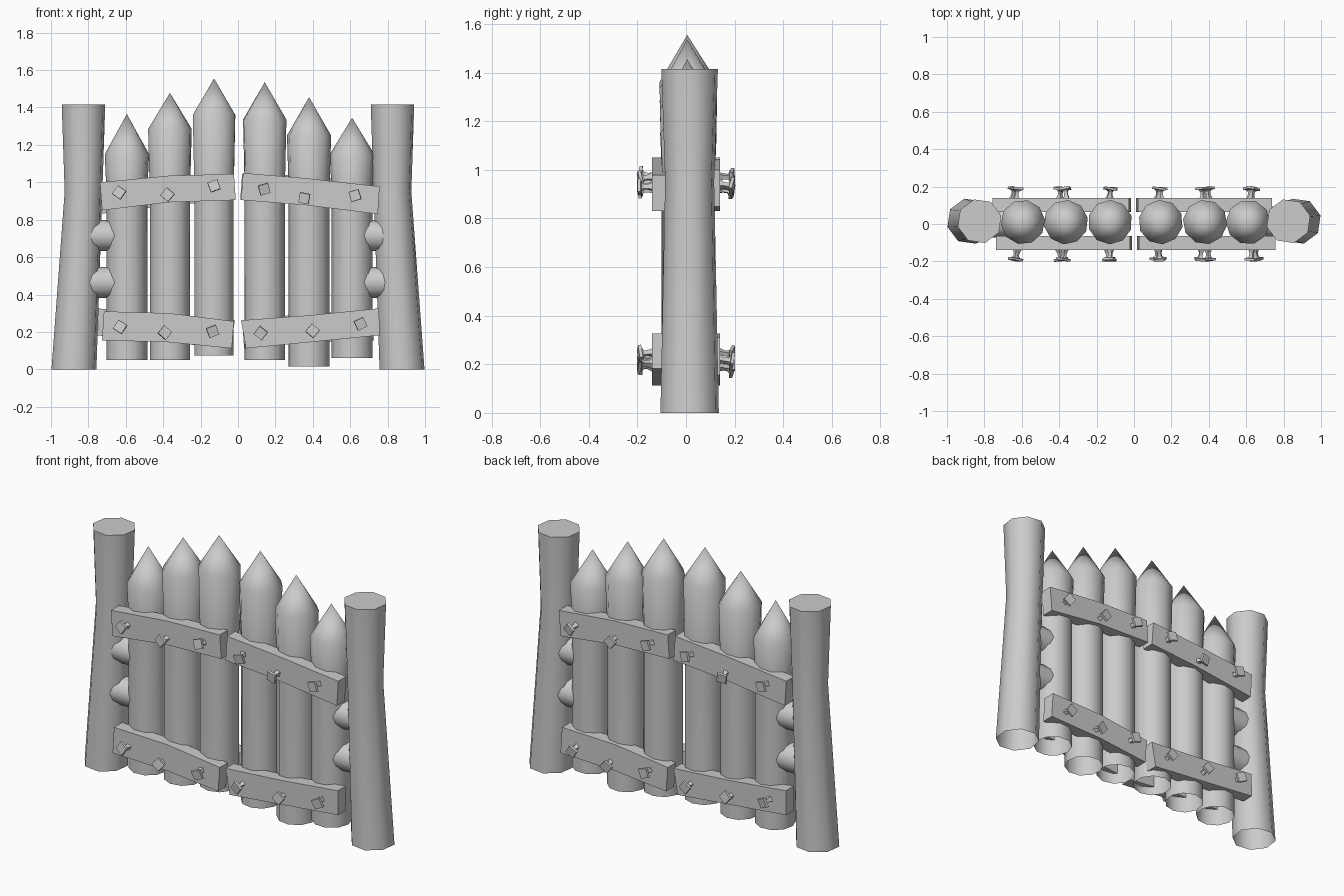
import bpy, bmesh, math, random
from mathutils import Matrix, Vector

if "Cube" in bpy.data.objects:
    bpy.data.objects.remove(bpy.data.objects["Cube"])
random.seed(4)

GREY = (0.6, 0.6, 0.6, 1)
mat = bpy.data.materials.new("plain grey")
mat.use_nodes = True
mat.diffuse_color = GREY
bsdf = mat.node_tree.nodes["Principled BSDF"]
bsdf.inputs["Base Color"].default_value = GREY
bsdf.inputs["Roughness"].default_value = 0.8


def finish(name, bm, smooth=None):
    bmesh.ops.recalc_face_normals(bm, faces=bm.faces)
    me = bpy.data.meshes.new(name)
    bm.to_mesh(me)
    bm.free()
    me.materials.append(mat)
    ob = bpy.data.objects.new(name, me)
    bpy.context.collection.objects.link(ob)
    if smooth:
        bpy.ops.object.select_all(action='DESELECT')
        bpy.context.view_layer.objects.active = ob
        ob.select_set(True)
        bpy.ops.object.shade_smooth_by_angle(angle=math.radians(smooth))
    return ob


def log(name, rings, sides, tip=None, cap=False, turn=0.0):
    """Stack of rings (x, y, z, radius), open below, closed by a tip or a cap."""
    bm = bmesh.new()
    loops = []
    for x, y, z, r in rings:
        loops.append([bm.verts.new((x + r * math.cos(a), y + r * math.sin(a), z))
                      for a in (turn + i * math.tau / sides for i in range(sides))])
    for lo, hi in zip(loops, loops[1:]):
        for i in range(sides):
            j = (i + 1) % sides
            bm.faces.new((lo[i], lo[j], hi[j], hi[i]))
    if tip:
        t = bm.verts.new(tip)
        for i in range(sides):
            bm.faces.new((loops[-1][i], loops[-1][(i + 1) % sides], t))
    if cap:
        bm.faces.new(loops[-1])
    return finish(name, bm, 60)


# Leaning side posts, pinched at two thirds of their height
for side, s in (("left", 1), ("right", -1)):
    log(side + "_post", [(s * 0.877, 0.015, 0, 0.124), (s * 0.826, 0.015, 0.95, 0.104),
                         (s * 0.826, 0.015, 1.415, 0.12)], 8, cap=True, turn=0.25)
    # Short round pivots joining post and gate
    for label, z in (("lower", 0.465), ("upper", 0.715)):
        bm = bmesh.new()
        bmesh.ops.create_cone(bm, cap_ends=True, segments=12, radius1=0.083, radius2=0.083,
                              depth=0.2, matrix=Matrix.Translation((s * 0.72, 0.01, z))
                              @ Matrix.Rotation(math.pi / 2, 4, 'Y'))
        finish(f"{side}_{label}_pivot", bm, 50)

# Sharpened stakes: x, bottom, shoulder, tip
STAKES = [(-0.594, 0.05, 1.15, 1.365), (-0.364, 0.05, 1.285, 1.478),
          (-0.128, 0.075, 1.36, 1.555), (0.143, 0.05, 1.335, 1.535),
          (0.38, 0.015, 1.25, 1.455), (0.61, 0.06, 1.15, 1.345)]
for n, (x, z0, z1, z2) in enumerate(STAKES, 1):
    log(f"stake_{n}", [(x, 0.01, z0, 0.11), (x, 0.01, 0.95, 0.11), (x, 0.01, z1, 0.119)],
        10, tip=(x, 0.005, z2), turn=0.1 * n)


def plank(name, outline, spin):
    """Bent board from a front outline (x, z), extruded in depth."""
    bm = bmesh.new()
    n = len(outline) // 2
    front = [bm.verts.new((x, -0.14, z)) for x, z in outline]
    back = [bm.verts.new((x, -0.065, z)) for x, z in outline]
    m = len(outline)
    for i in range(m):
        j = (i + 1) % m
        bm.faces.new((front[i], front[j], back[j], back[i]))
    for ring in (front, back):
        for i in range(n - 1):
            bm.faces.new((ring[i], ring[i + 1], ring[m - 2 - i], ring[m - 1 - i]))
    bm.transform(spin)
    finish(name, bm)


def nail(name, x, z, angle, spin):
    """Square head on a waisted four-sided shank, slightly tilted."""
    bm = bmesh.new()
    loops = []
    for r, d in ((0.021, 0), (0.013, 0.02), (0.013, 0.036), (0.022, 0.046),
                 (0.04, 0.048), (0.038, 0.061)):
        loops.append([bm.verts.new((r * math.cos(a), r * math.sin(a), d))
                      for a in (i * math.pi / 2 for i in range(4))])
    for lo, hi in zip(loops, loops[1:]):
        for i in range(4):
            j = (i + 1) % 4
            bm.faces.new((lo[i], lo[j], hi[j], hi[i]))
    bm.faces.new(loops[-1])
    tilt = Matrix.Rotation(random.uniform(-0.2, 0.2), 4, 'X') @ \
        Matrix.Rotation(random.uniform(-0.2, 0.2), 4, 'Y')
    bm.transform(spin @ Matrix.Translation((x, -0.136, z)) @ Matrix.Rotation(math.pi / 2, 4, 'X')
                 @ tilt @ Matrix.Rotation(math.radians(angle), 4, 'Z'))
    finish(name, bm)


PLANKS = {
    "upper_right": [(-0.738, 1.0), (-0.37, 1.035), (-0.022, 1.045),
                    (-0.012, 0.905), (-0.37, 0.893), (-0.727, 0.85)],
    "upper_left": [(0.027, 1.05), (0.36, 1.022), (0.757, 0.978),
                   (0.748, 0.83), (0.36, 0.878), (0.016, 0.905)],
    "lower_right": [(-0.717, 0.31), (-0.364, 0.3), (-0.022, 0.257),
                    (-0.033, 0.112), (-0.37, 0.145), (-0.727, 0.155)],
    "lower_left": [(0.016, 0.262), (0.385, 0.289), (0.754, 0.326),
                   (0.757, 0.182), (0.385, 0.145), (0.043, 0.112)],
}
# Nails: x, z, turn of the head
NAILS = [(-0.627, 0.94, 10), (-0.37, 0.932, 5), (-0.126, 0.972, 65),
         (0.134, 0.972, 60), (0.36, 0.92, 35), (0.63, 0.93, 62),
         (-0.622, 0.22, 12), (-0.4, 0.19, 5), (-0.142, 0.21, 65),
         (0.128, 0.2, 8), (0.396, 0.202, 5), (0.648, 0.248, 70)]

# Boards and nails on the front, repeated on the back by a half turn
for face, spin in (("front", Matrix.Identity(4)), ("back", Matrix.Rotation(math.pi, 4, 'Z'))):
    for name, outline in PLANKS.items():
        plank(f"{face}_{name}_plank", outline, spin)
    for n, (x, z, a) in enumerate(NAILS, 1):
        nail(f"{face}_nail_{n}", x, z, a, spin)
